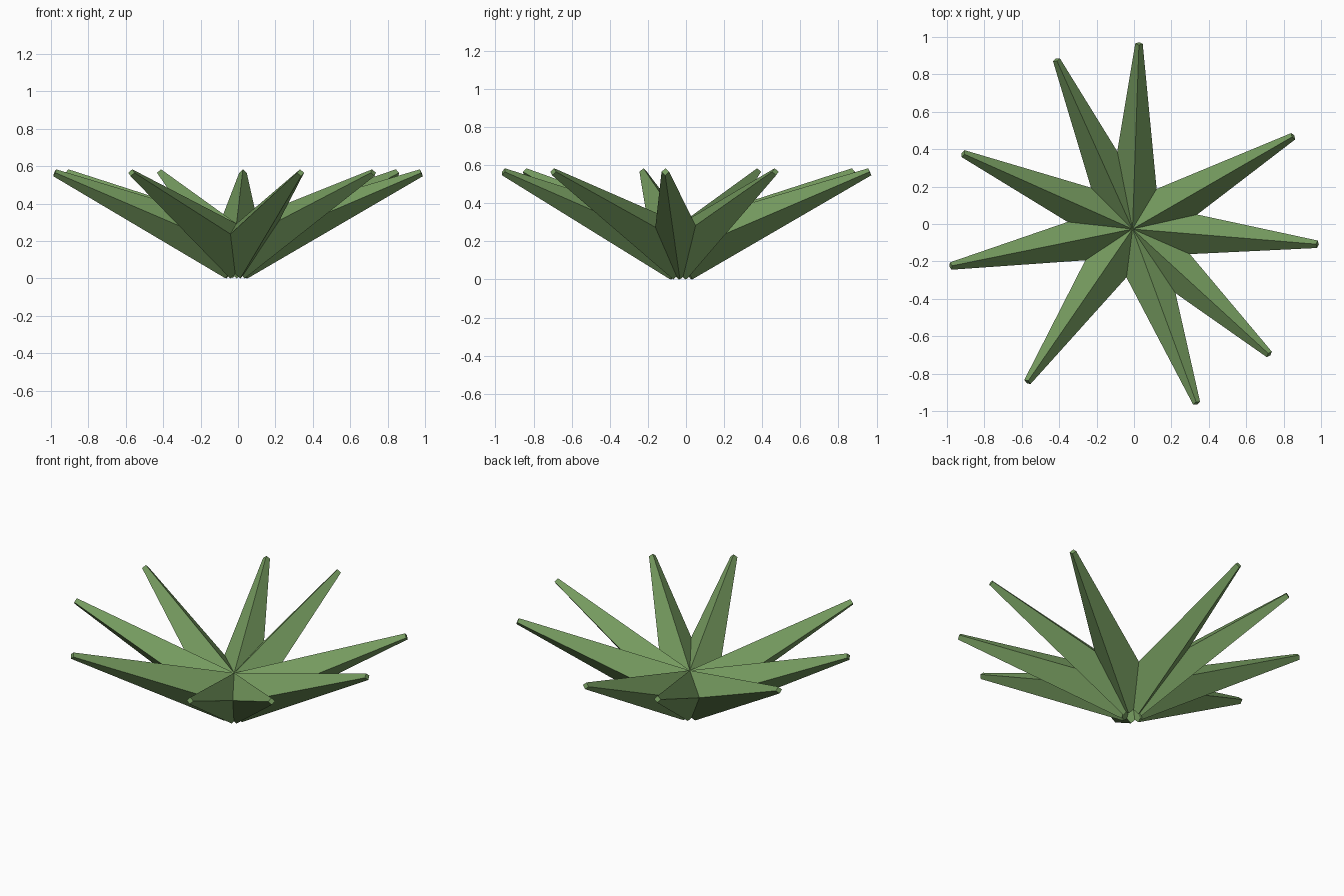
import bpy
import bmesh
import math
from mathutils import Matrix

cube = bpy.data.objects.get("Cube")
if cube:
    bpy.data.objects.remove(cube, do_unlink=True)

# Leaf colour
green = bpy.data.materials.new("leaf_green")
colour = (0.18, 0.33, 0.115, 1)
green.diffuse_color = colour
green.use_nodes = True
green.node_tree.nodes["Principled BSDF"].inputs["Base Color"].default_value = colour

BASE_RADIUS, TIP_RADIUS = 0.15, 0.02
LENGTH = 1.08
TILT = math.radians(23.3)
CENTRE = (-0.008, -0.027, BASE_RADIUS * math.cos(TILT))


def make_leaf(name, heading):
    """Four-sided tapering spike with its ridges on top, below and at the sides."""
    bm = bmesh.new()
    rings = []
    for x, radius in ((0, BASE_RADIUS), (LENGTH, TIP_RADIUS)):
        rings.append([bm.verts.new((x, radius * math.cos(a), radius * math.sin(a)))
                      for a in (i * math.pi / 2 for i in range(4))])
    base, tip = rings
    for i in range(4):
        j = (i + 1) % 4
        bm.faces.new((base[i], base[j], tip[j], tip[i]))
    bm.faces.new(base[::-1])
    bm.faces.new(tip)
    bmesh.ops.recalc_face_normals(bm, faces=bm.faces)
    bm.transform(Matrix.Translation(CENTRE)
                 @ Matrix.Rotation(math.radians(heading), 4, 'Z')
                 @ Matrix.Rotation(-TILT, 4, 'Y'))
    mesh = bpy.data.meshes.new(name)
    bm.to_mesh(mesh)
    bm.free()
    mesh.materials.append(green)
    bpy.context.collection.objects.link(bpy.data.objects.new(name, mesh))


# Rosette of unevenly spread leaves sharing one root
for n, heading in enumerate((30, 88, 114.2, 156, 191.5, 235.5, 290.2, 317.5, 355.3)):
    make_leaf(f"leaf_{n + 1}", heading)
